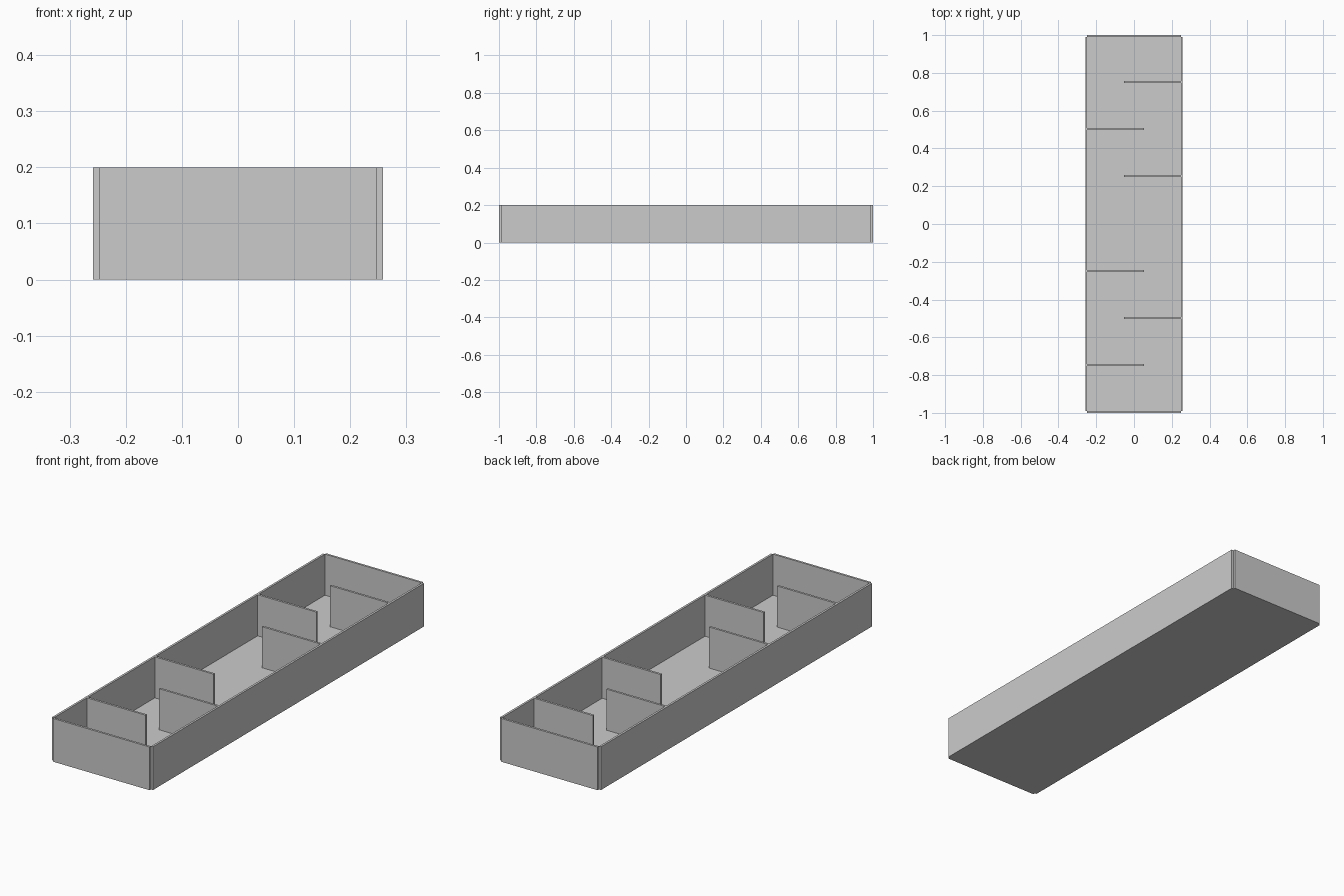
import bpy, bmesh
from mathutils import Matrix, Vector

if "Cube" in bpy.data.objects:
    bpy.data.objects.remove(bpy.data.objects["Cube"])

W, L, H, T = 0.248, 0.99, 0.2, 0.01   # inner half width, inner half length, height, thickness


def box(name, x0, x1, y0, y1, z0=0.0, z1=H):
    bm = bmesh.new()
    bmesh.ops.create_cube(bm, size=1.0)
    centre = Vector(((x0 + x1) / 2, (y0 + y1) / 2, (z0 + z1) / 2))
    size = Matrix.Diagonal((x1 - x0, y1 - y0, z1 - z0, 1))
    bm.transform(Matrix.Translation(centre) @ size)
    mesh = bpy.data.meshes.new(name)
    bm.to_mesh(mesh)
    bm.free()
    obj = bpy.data.objects.new(name, mesh)
    bpy.context.collection.objects.link(obj)
    return obj


# Base plate between the walls
box("floor", -W, W, -L, L, 0, T)

# Long walls and end walls, meeting at small open corner notches
box("left_wall", -W - T, -W, -L, L)
box("right_wall", W, W + T, -L, L)
box("front_wall", -W, W, -L - T, -L)
box("back_wall", -W, W, L, L + T)

# Staggered partial dividers, standing on the floor
for y in (0.751, 0.254, -0.498):
    box("right_divider", W - 0.3, W, y - T / 2, y + T / 2, T)
for y in (0.503, -0.249, -0.746):
    box("left_divider", -W, 0.3 - W, y - T / 2, y + T / 2, T)
